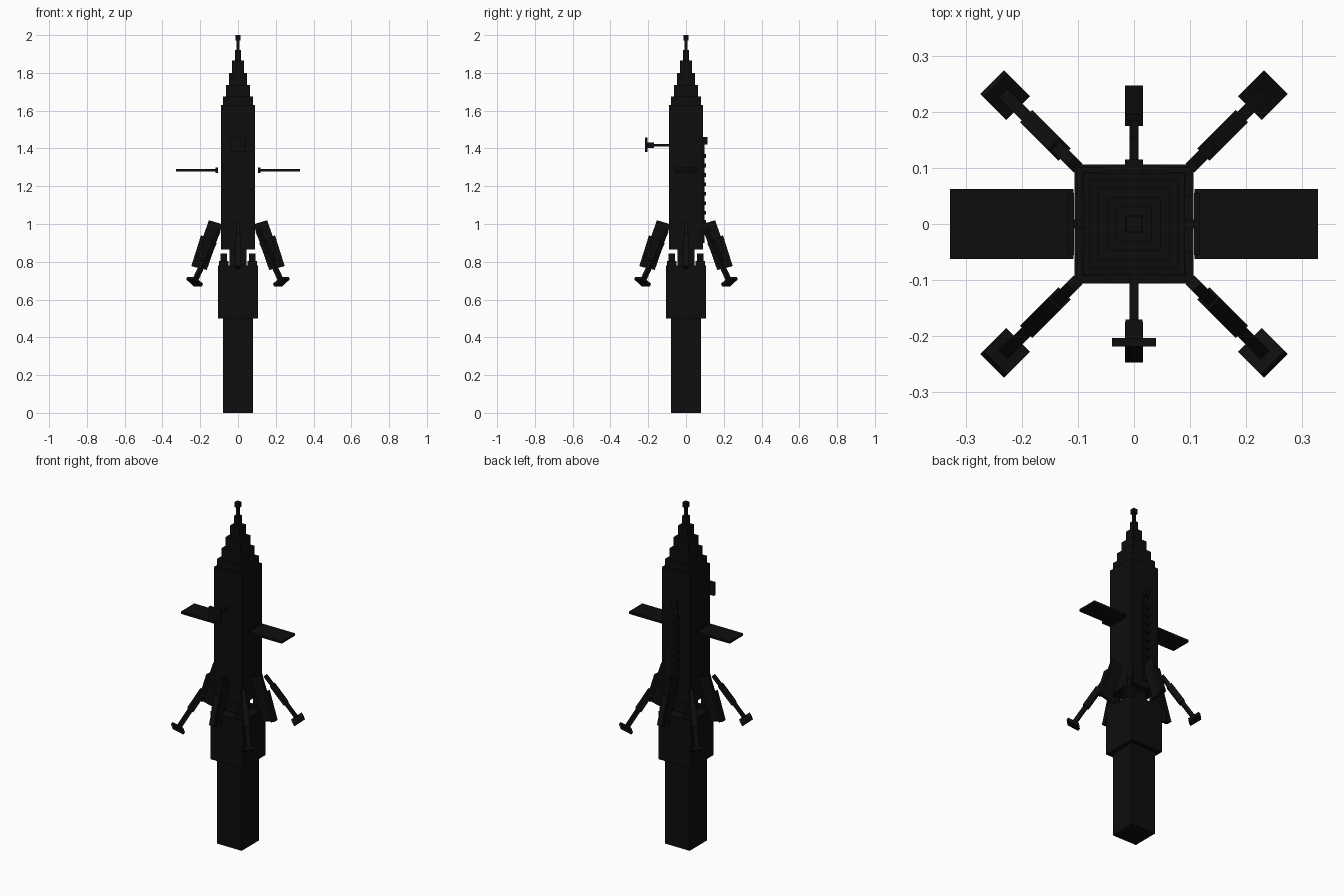
import bpy, bmesh, math
from mathutils import Matrix, Vector

if "Cube" in bpy.data.objects:
    bpy.data.objects.remove(bpy.data.objects["Cube"])

black = bpy.data.materials.new("near_black")
black.diffuse_color = (0.004, 0.004, 0.004, 1)
black.use_nodes = True
black.node_tree.nodes["Principled BSDF"].inputs["Base Color"].default_value = black.diffuse_color


def finish(name, bm):
    bmesh.ops.recalc_face_normals(bm, faces=bm.faces)
    me = bpy.data.meshes.new(name)
    bm.to_mesh(me)
    bm.free()
    me.materials.append(black)
    ob = bpy.data.objects.new(name, me)
    bpy.context.collection.objects.link(ob)
    return ob


def box(name, x0, x1, y0, y1, z0, z1):
    bm = bmesh.new()
    m = (Matrix.Translation(((x0 + x1) / 2, (y0 + y1) / 2, (z0 + z1) / 2))
         @ Matrix.Diagonal((x1 - x0, y1 - y0, z1 - z0, 1)))
    bmesh.ops.create_cube(bm, size=1, matrix=m)
    return finish(name, bm)


def block(name, h, z0, z1):
    return box(name, -h, h, -h, h, z0, z1)


def plate(name, outline, t, angle):
    """Radial (r, z) outline, thickness t, turned about z."""
    bm = bmesh.new()
    f = bm.faces.new([bm.verts.new((r, -t / 2, z)) for r, z in outline])
    ext = bmesh.ops.extrude_face_region(bm, geom=[f])
    vs = [v for v in ext["geom"] if isinstance(v, bmesh.types.BMVert)]
    bmesh.ops.translate(bm, verts=vs, vec=(0, t, 0))
    bmesh.ops.rotate(bm, verts=bm.verts, cent=(0, 0, 0),
                     matrix=Matrix.Rotation(angle, 3, 'Z'))
    return finish(name, bm)


def bar(name, a, b, w, t, angle):
    """Straight bar between two (r, z) points; w in plane, t across."""
    a, b = Vector(a), Vector(b)
    d = (b - a).normalized()
    n = Vector((-d.y, d.x)) * w / 2
    return plate(name, [a + n, b + n, b - n, a - n], t, angle)


# Main stack
block("lower_stage", 0.08, 0.0, 0.5)
block("engine_section", 0.106, 0.5, 0.78)
block("neck", 0.045, 0.78, 0.865)
block("body", 0.091, 0.865, 1.63)

# Stepped nose
nose = [(0.08, 1.63, 1.675), (0.064, 1.675, 1.735), (0.047, 1.735, 1.80),
        (0.031, 1.80, 1.865), (0.016, 1.865, 1.92), (0.008, 1.92, 1.975),
        (0.014, 1.972, 2.0)]
for i, (h, z0, z1) in enumerate(nose):
    block(f"nose_step_{i}", h, z0, z1)

# Caps on the engine section corners
for sx in (-1, 1):
    for sy in (-1, 1):
        for h, z1 in ((0.026, 0.805), (0.017, 0.845)):
            x, y = sx * 0.075, sy * 0.075
            box("engine_cap", x - h, x + h, y - h, y + h, 0.78, z1)

# Wings with root blocks
for s in (-1, 1):
    for name, a, b, w, t in (("wing", 0.108, 0.328, 0.062, 0.007),
                             ("wing_root", 0.107, 0.118, 0.055, 0.014)):
        box(name, min(s * a, s * b), max(s * a, s * b), -w, w, 1.285 - t, 1.285 + t)

# Swept fins with thick outer rails
for i in range(4):
    a = i * math.pi / 2
    plate("fin", [(0.154, 1.02), (0.088, 1.0), (0.088, 0.98),
                  (0.165, 0.757), (0.24, 0.775)], 0.016, a)
    plate("fin_rail", [(0.196, 0.94), (0.175, 0.932),
                       (0.225, 0.77), (0.247, 0.778)], 0.032, a)

# Diagonal landing legs
top, foot = Vector((0.15, 0.965)), Vector((0.325, 0.695))
for i in range(4):
    a = math.pi / 4 + i * math.pi / 2
    bar("leg_strut", top, foot, 0.022, 0.022, a)
    bar("leg_sleeve", top.lerp(foot, 0.22), top.lerp(foot, 0.62), 0.032, 0.031, a)
    side = Vector((0.27, 0.175)).normalized() * 0.034
    bar("leg_foot", foot - side, foot + side, 0.016, 0.06, a)

# Front antenna
box("antenna_mast", -0.008, 0.008, -0.21, -0.09, 1.41, 1.424)
box("antenna_hub", -0.015, 0.015, -0.205, -0.17, 1.403, 1.431)
box("antenna_dish", -0.039, 0.039, -0.218, -0.203, 1.38, 1.457)

# Raised rail with small steps on the rear face
box("rear_rail", -0.012, 0.012, 0.09, 0.098, 0.9, 1.45)
for i in range(8):
    z = 1.0 + i * 0.05
    box("rear_rung", -0.022, 0.022, 0.09, 0.106, z, z + 0.02)
box("rear_hatch", -0.016, 0.016, 0.09, 0.115, 1.42, 1.46)
